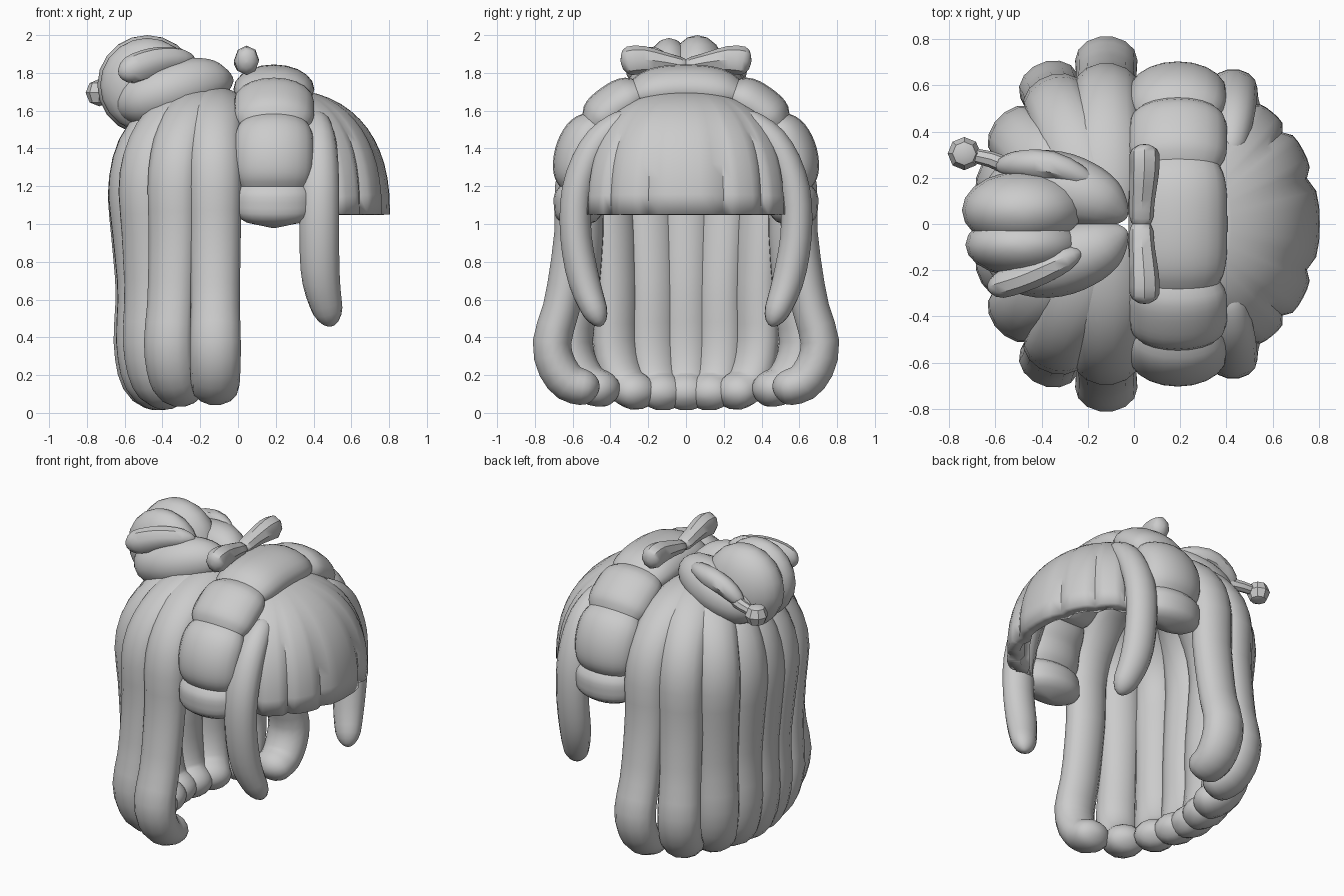
import bpy, bmesh, math
from mathutils import Vector

cube = bpy.data.objects.get("Cube")
if cube:
    bpy.data.objects.remove(cube)

hair = bpy.data.materials.new("hair_grey")
hair.use_nodes = True
GREY = (0.6, 0.6, 0.6, 1)
hair.diffuse_color = GREY
hair.node_tree.nodes["Principled BSDF"].inputs["Base Color"].default_value = GREY


def finish(bm, name, angle=40):
    bmesh.ops.recalc_face_normals(bm, faces=bm.faces)
    mesh = bpy.data.meshes.new(name)
    bm.to_mesh(mesh)
    bm.free()
    mesh.materials.append(hair)
    ob = bpy.data.objects.new(name, mesh)
    bpy.context.collection.objects.link(ob)
    bpy.ops.object.select_all(action='DESELECT')
    ob.select_set(True)
    bpy.context.view_layer.objects.active = ob
    bpy.ops.object.shade_smooth_by_angle(angle=math.radians(angle))
    return ob


def sample(vals, s):
    """Catmull-Rom value at s (0..1) along a list of vectors."""
    n = len(vals) - 1
    i = min(int(s * n), n - 1)
    t = s * n - i
    b, c = vals[i], vals[i + 1]
    a = vals[i - 1] if i else b * 2 - c
    d = vals[i + 2] if i + 2 <= n else c * 2 - b
    return (b * 2 + (c - a) * t + (a * 2 - b * 5 + c * 4 - d) * t * t
            + (b * 3 - a - c * 3 + d) * t ** 3) / 2


def lock(name, path, sizes, side=None, rings=24, sides=14, cap=0.1, bulge=None):
    """Sweep an oval along a path; sizes are (half width, half depth)."""
    path = [Vector(p) for p in path]
    sizes = [Vector(q) for q in sizes]
    bm = bmesh.new()
    loops = []
    for k in range(rings + 1):
        s = (1 - math.cos(math.pi * k / rings)) / 2 if not bulge else k / rings
        p = sample(path, s)
        tan = (sample(path, min(s + .01, 1)) - sample(path, max(s - .01, 0))).normalized()
        across = Vector(side) if side else Vector((0, 0, 1)).cross(tan)
        across = (across - tan * across.dot(tan)).normalized()
        out = tan.cross(across)
        e = min(1, min(s, 1 - s) / cap)
        f = max(0.08, math.sqrt(max(0, 1 - (1 - e) ** 2)))
        size = sample(sizes, s) * f
        if bulge:
            size.y *= bulge(s)
            size.x *= (1 + bulge(s)) / 2
        ring = []
        for j in range(sides):
            a = math.tau * j / sides
            ring.append(bm.verts.new(p + across * math.cos(a) * size.x + out * math.sin(a) * size.y))
        loops.append(ring)
    for r0, r1 in zip(loops, loops[1:]):
        for j in range(sides):
            m = (j + 1) % sides
            bm.faces.new((r0[j], r0[m], r1[m], r1[j]))
    bm.faces.new(loops[0])
    bm.faces.new(loops[-1])
    return finish(bm, name)


def ball(name, centre, radii, segments=20):
    bm = bmesh.new()
    bmesh.ops.create_uvsphere(bm, u_segments=segments, v_segments=segments // 2, radius=1)
    for v in bm.verts:
        v.co = Vector((v.co.x * radii[0], v.co.y * radii[1], v.co.z * radii[2])) + Vector(centre)
    return finish(bm, name)


# Long back strands, fanning from the crown and curling in at the ends
BACK = [(0, 1.66), (.25, 1.6), (.41, 1.43), (.47, 1.2), (.455, .95),
        (.43, .65), (.435, .35), (.38, .15), (.22, .08)]
FLANK = [(0, 1.66), (.31, 1.6), (.5, 1.45), (.59, 1.25), (.6, .95),
         (.65, .6), (.71, .35), (.63, .17), (.46, .12)]
for i in range(-4, 5):
    a = math.radians(22.5 * i)
    full = 1 + .045 * math.sin(2 * a) ** 2
    pts = []
    for (rb, zb), (rf, zf) in zip(BACK, FLANK):
        # the flare near the ends belongs mostly to the outermost strands
        w = abs(math.sin(a)) ** (2 + 2.5 * max(0, 1.2 - zb))
        r = (rb + (rf - rb) * w) * full
        pts.append((-.12 - r * math.cos(a), r * math.sin(a), zb + (zf - zb) * w))
    lock("back_strand_%d" % (i + 5), pts,
         [(.14, .09), (.15, .09), (.14, .1), (.14, .1), (.135, .1),
          (.13, .1), (.135, .105), (.13, .105), (.12, .09)],
         side=(-math.sin(a), -math.cos(a), 0), rings=32, cap=.06)

# Puffed band over the head, swelling between creases
arch = [(.19, .56, .98), (.19, .575, 1.2), (.19, .56, 1.39), (.19, .44, 1.56), (.19, .25, 1.68),
        (.19, 0, 1.715)]
arch += [(x, -y, z) for x, y, z in arch[-2::-1]]
CREASES = [k / 80 for k in (0, 8, 22, 32, 48, 58, 72, 80)]


def puff(s):
    for lo, hi in zip(CREASES, CREASES[1:]):
        if s <= hi:
            c = 2 * (s - lo) / (hi - lo) - 1
            return 1.08 - .3 * abs(c) ** 4


lock("puffed_band", arch, [(.2, .12), (.205, .12), (.205, .12), (.2, .12)],
     side=(1, 0, 0), rings=80, sides=20, cap=.04, bulge=puff)


# Fringe: a grooved part of a full dome with a straight lower edge
def rounded(x, power):
    return math.copysign(abs(x) ** power, x)


bm = bmesh.new()
EDGES = [-76, -60, -41, -18, 18, 41, 60, 76]
columns = []
for lo, hi in zip(EDGES, EDGES[1:]):
    for k in range(7):
        if k == 0 and columns:
            continue
        c = 2 * k / 6 - 1
        a = math.radians(lo + (hi - lo) * k / 6)
        ca, sa = rounded(math.cos(a), .92), rounded(math.sin(a), .92)
        start = math.asin(min(1, (.15 / (.6 * ca)) ** (1 / .84)))
        col = []
        for j in range(13):
            th = start + (math.pi / 2 - start) * j / 12
            r = (1 - .05 * abs(c) ** 5 * j / 12) * rounded(math.sin(th), .84)
            col.append(bm.verts.new((.2 + .605 * r * ca, .615 * r * sa,
                                     1.05 + .665 * rounded(math.cos(th), .84))))
        columns.append(col)
for c0, c1 in zip(columns, columns[1:]):
    for j in range(12):
        bm.faces.new((c0[j], c0[j + 1], c1[j + 1], c1[j]))
fringe = finish(bm, "fringe", 35)
thick = fringe.modifiers.new("thickness", 'SOLIDIFY')
thick.thickness = .08
thick.offset = -1

# Side locks, bow loops and bun sweeps, mirrored left and right
for m, tag in ((1, "left"), (-1, "right")):
    lock(tag + "_side_lock",
         [(.41, .28 * m, 1.58), (.43, .46 * m, 1.44), (.43, .565 * m, 1.22), (.43, .585 * m, .97),
          (.44, .54 * m, .7), (.495, .45 * m, .46)],
         [(.06, .06), (.09, .08), (.105, .085), (.105, .085), (.1, .085), (.07, .06)],
         side=(1, 0, 0), cap=.08)
    lock(tag + "_bow_loop", [(.03, -.02 * m, 1.83), (.035, .1 * m, 1.855), (.045, .24 * m, 1.87),
                             (.045, .345 * m, 1.855)],
         [(.05, .04), (.055, .05), (.065, .075), (.065, .075)], side=(1, 0, 0), rings=12, sides=8, cap=.15)
    # Hair swept from the crown up into the bun
    lock(tag + "_bun_sweep",
         [(-.03, .03 * m, 1.765), (-.2, .12 * m, 1.745), (-.4, .16 * m, 1.69), (-.64, .12 * m, 1.61)],
         [(.07, .06), (.14, .14), (.16, .15), (.12, .12)], cap=.2)

# Bun made of two lobes, with wrapped strands and a round-headed pin
ball("bun_main", (-.48, .06, 1.735), (.265, .17, .265))
ball("bun_lobe", (-.48, -.09, 1.735), (.25, .14, .25))
lock("bun_wrap", [(-.63, -.28, 1.79), (-.5, -.24, 1.84), (-.38, -.19, 1.87), (-.23, -.12, 1.87)],
     [(.06, .07), (.065, .08), (.065, .07), (.05, .05)], rings=12, sides=9, cap=.2)
lock("bun_side_strand", [(-.6, .25, 1.7), (-.48, .26, 1.79), (-.34, .25, 1.83), (-.16, .17, 1.82)],
     [(.04, .04), (.06, .06), (.06, .06), (.04, .04)], rings=12, sides=9, cap=.2)
lock("pin_stem", [(-.72, .3, 1.7), (-.62, .28, 1.71), (-.5, .23, 1.72)],
     [(.03, .03), (.035, .035), (.04, .04)], rings=6, sides=8)
ball("pin_head", (-.735, .305, 1.695), (.072, .072, .072), 8)
